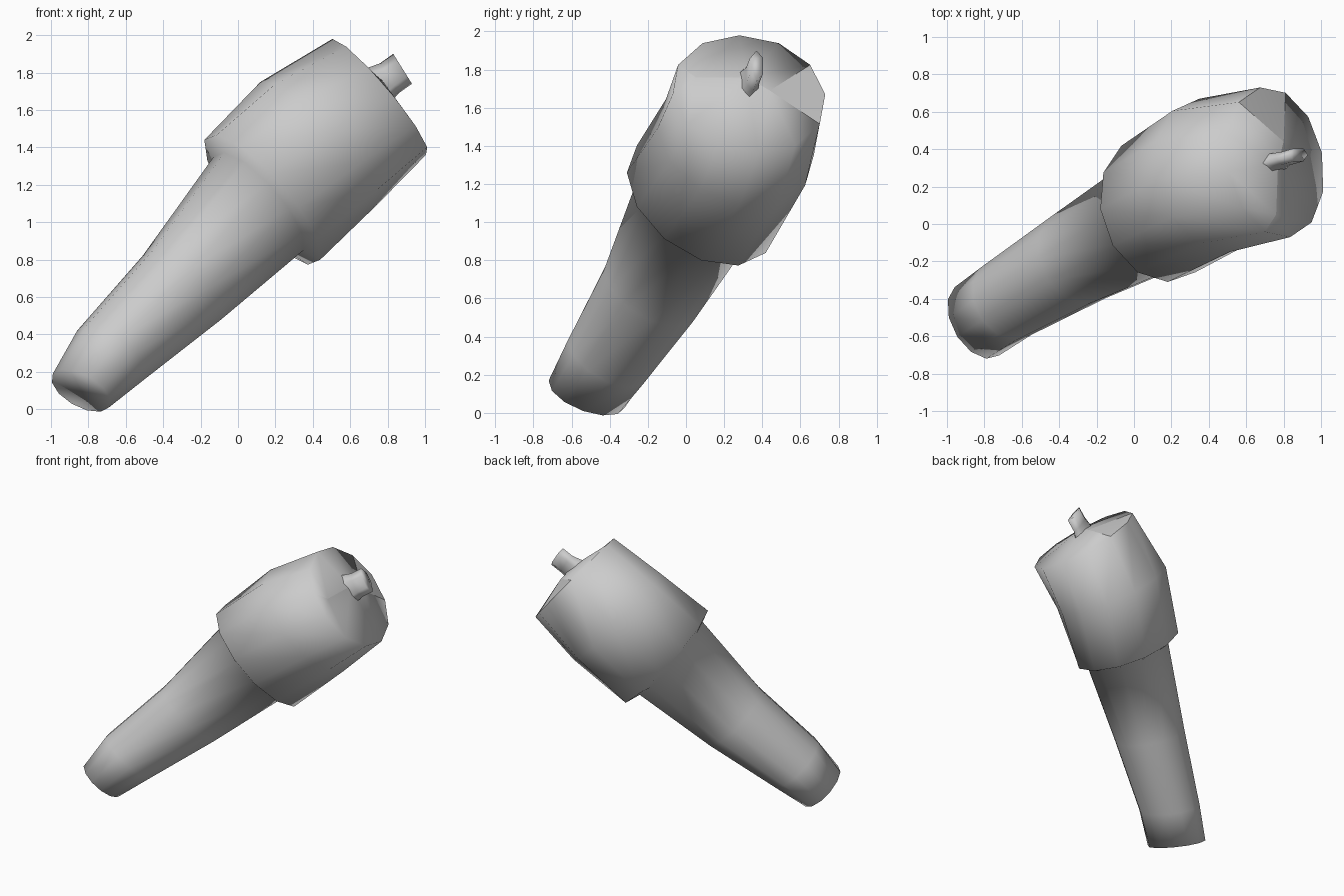
import bpy, bmesh, math
from mathutils import Vector

if "Cube" in bpy.data.objects:
    bpy.data.objects.remove(bpy.data.objects["Cube"])

cloth = bpy.data.materials.new("light_grey")
cloth.diffuse_color = (0.6, 0.6, 0.6, 1)
cloth.use_nodes = True
cloth.node_tree.nodes["Principled BSDF"].inputs["Base Color"].default_value = cloth.diffuse_color


def loft(name, rings, sides, cap_start=False, cap_end=False, ridge=None):
    """Skin a smooth tube through rings given as (centre, half axis u, half axis v)."""
    bm = bmesh.new()
    loops = []
    for c, u, v in rings:
        c, u, v = Vector(c), Vector(u), Vector(v)
        angles = [2 * math.pi * k / sides for k in range(sides)]
        loops.append([bm.verts.new(c + u * math.cos(a) + v * math.sin(a)) for a in angles])
    for lo, hi in zip(loops, loops[1:]):
        for k in range(sides):
            n = (k + 1) % sides
            bm.faces.new((lo[k], lo[n], hi[n], hi[k]))
    if cap_start:
        bm.faces.new(loops[0])
    if cap_end:
        bm.faces.new(loops[-1])
    if ridge:
        # shoulder end, closed around a creased ridge
        r = loops[-1]
        a, b, d = [bm.verts.new(p) for p in ridge]
        lower = ((r[2], r[3], a), (r[3], r[4], a), (r[4], r[5], b, a),
                 (r[5], r[6], b), (r[6], r[7], d, b), (r[7], r[8], d))
        back = ((r[8], r[9], d), (r[9], r[10], d))
        upper = ((r[10], r[11], b, d), (r[11], r[0], b), (r[0], r[1], a, b), (r[1], r[2], a))
        for f in lower + back + upper:
            bm.faces.new(f)
        creases = ((r[2], a), (a, b), (b, d), (d, r[8]), (d, r[10]), (r[8], r[9]), (r[9], r[10]))
        for pair in creases:
            bm.edges.get(pair).smooth = False
    bmesh.ops.recalc_face_normals(bm, faces=bm.faces)
    for f in bm.faces:
        f.smooth = True
    mesh = bpy.data.meshes.new(name)
    bm.to_mesh(mesh)
    bm.free()
    mesh.materials.append(cloth)
    ob = bpy.data.objects.new(name, mesh)
    bpy.context.collection.objects.link(ob)
    return ob


# forearm, stepping out at the hem into a wide sleeve with a closed slanted end
loft("sleeved_arm", [
    ((-0.84, -0.52, 0.10), (-0.15, 0.02, 0.09), (0.05, -0.20, 0.07)),    # wrist
    ((-0.68, -0.41, 0.29), (-0.18, 0.00, 0.13), (0.05, -0.21, 0.09)),
    ((-0.30, -0.18, 0.65), (-0.21, 0.00, 0.17), (0.05, -0.25, 0.10)),
    ((0.11, 0.05, 1.10), (-0.24, 0.00, 0.25), (0.05, -0.31, 0.11)),      # under the hem
    ((0.13, 0.08, 1.12), (-0.31, 0.00, 0.32), (0.05, -0.39, 0.14)),      # hem
    ((0.43, 0.26, 1.42), (-0.31, -0.02, 0.33), (0.08, -0.41, 0.07)),
    ((0.755, 0.33, 1.67), (-0.25, -0.05, 0.31), (0.08, -0.40, 0.00)),    # shoulder end
], 12, cap_start=True, ridge=[(0.76, 0.05, 1.76), (0.77, 0.32, 1.76), (0.80, 0.44, 1.69)])

# small stub standing on the shoulder end
loft("shoulder_stub", [
    ((0.72, 0.31, 1.71), (-0.07, 0.00, 0.10), (0.00, -0.07, 0.00)),
    ((0.81, 0.35, 1.77), (-0.05, 0.00, 0.08), (0.00, -0.04, 0.00)),
    ((0.88, 0.37, 1.82), (-0.05, 0.00, 0.08), (0.00, -0.04, 0.00)),
], 6, cap_end=True)
